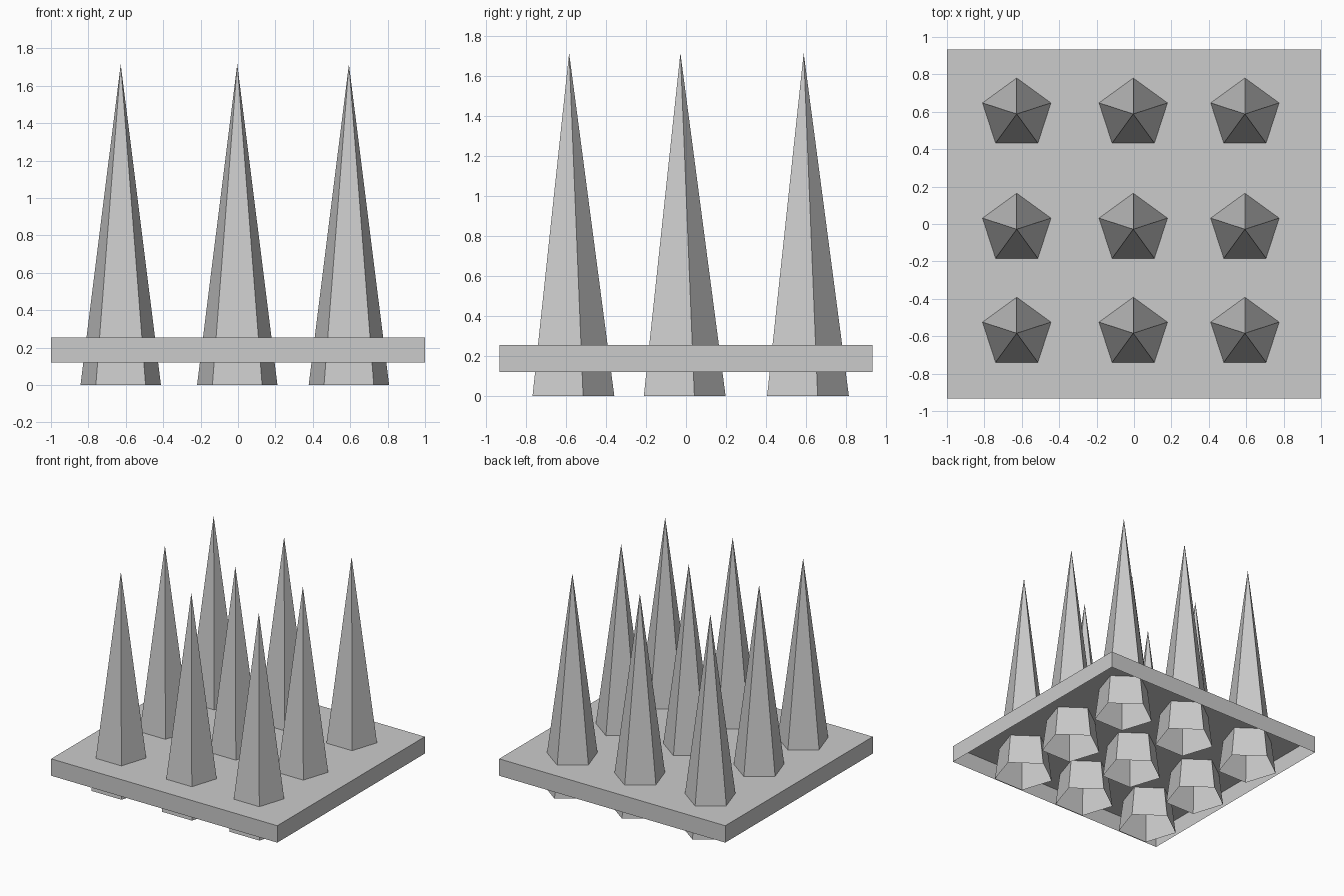
import bpy, bmesh
from math import pi, sin, cos

if "Cube" in bpy.data.objects:
    bpy.data.objects.remove(bpy.data.objects["Cube"])


def make_object(name, verts, faces):
    mesh = bpy.data.meshes.new(name)
    mesh.from_pydata(verts, [], faces)
    mesh.update()
    obj = bpy.data.objects.new(name, mesh)
    bpy.context.collection.objects.link(obj)
    return obj


def open_bottom_plate(name, hx, hy, z0, z1):
    # Thin shell: top and four walls, no underside
    ring = [(-hx, -hy), (hx, -hy), (hx, hy), (-hx, hy)]
    verts = [(x, y, z) for z in (z0, z1) for x, y in ring]
    walls = [(i, (i + 1) % 4, (i + 1) % 4 + 4, i + 4) for i in range(4)]
    return make_object(name, verts, walls + [(4, 5, 6, 7)])


def spike(name, x, y, radius, height, sides=5):
    # Hollow five-sided spike, open at the base, one corner towards the back
    angles = [pi / 2 + 2 * pi * i / sides for i in range(sides)]
    verts = [(radius * cos(a), radius * sin(a), 0) for a in angles]
    verts.append((0, 0, height))
    faces = [(i, (i + 1) % sides, sides) for i in range(sides)]
    obj = make_object(name, verts, faces)
    obj.location = (x, y, 0)
    return obj


# Base plate
open_bottom_plate("base_plate", 1.0, 0.932, 0.12, 0.255)

# Three rows of three spikes, passing through the plate
for row, y in enumerate((-0.584, -0.028, 0.588)):
    for col, x in enumerate((-0.627, -0.004, 0.593)):
        spike(f"spike_{row + 1}_{col + 1}", x, y, 0.226, 1.715)
